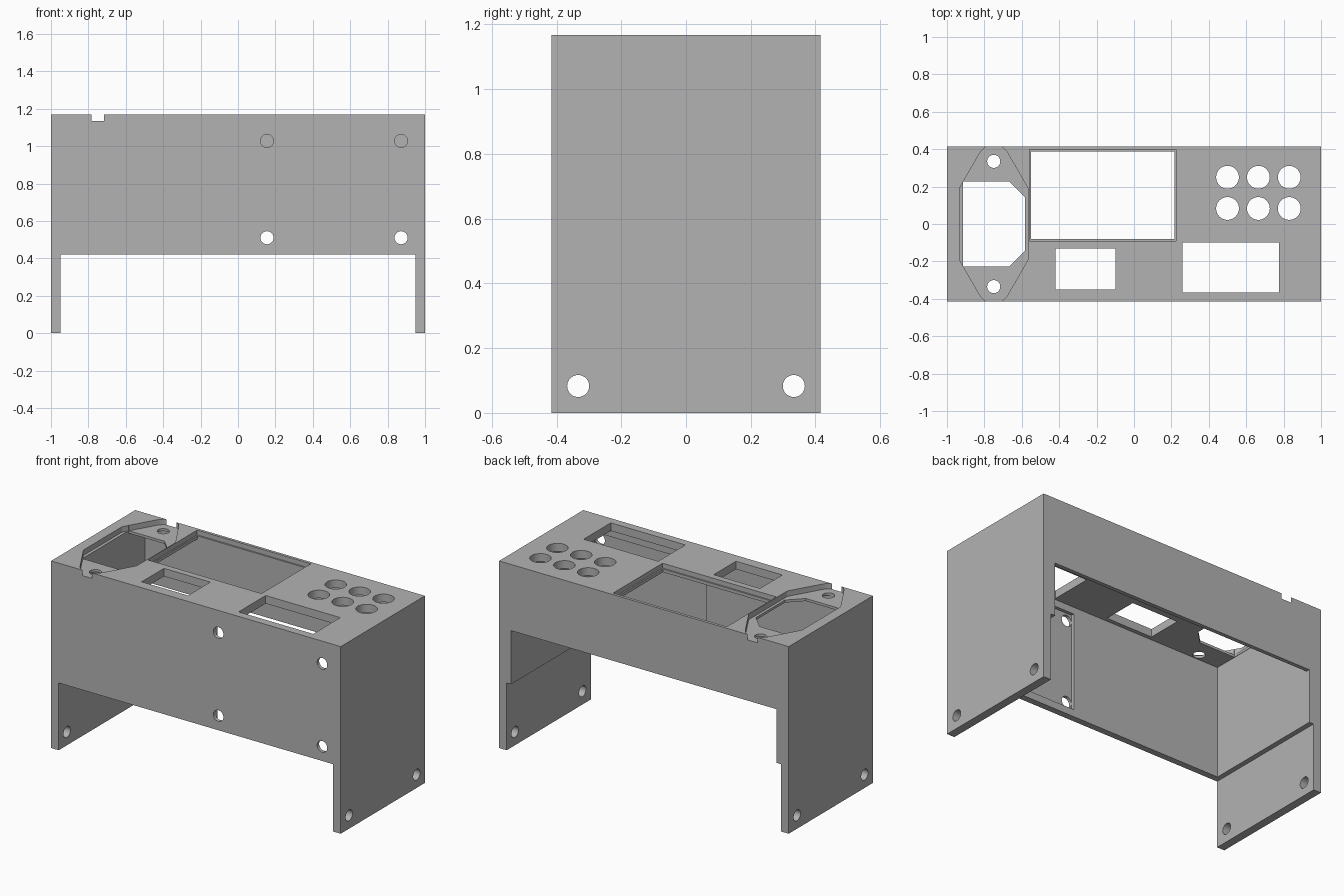
import bpy
import bmesh
import math
from mathutils import Vector

if "Cube" in bpy.data.objects:
    bpy.data.objects.remove(bpy.data.objects["Cube"], do_unlink=True)

WIDTH, DEPTH, HEIGHT = 1.0, 0.415, 1.168   # half width, half depth, full height
BODY_BOTTOM = 0.42
CAVITY_X = 0.917
FRONT_INNER, BACK_INNER = -0.375, 0.39
CEILING = 1.118
ABOVE = 1.4


def place(axis, a, b, t):
    """Map a profile point to space; t runs along the extrusion axis."""
    return {"x": (t, a, b), "y": (a, t, b), "z": (a, b, t)}[axis]


def prism(name, axis, profile, lo, hi):
    bm = bmesh.new()
    base = bm.faces.new([bm.verts.new(place(axis, a, b, lo)) for a, b in profile])
    grown = bmesh.ops.extrude_face_region(bm, geom=[base])["geom"]
    verts = [v for v in grown if isinstance(v, bmesh.types.BMVert)]
    bmesh.ops.translate(bm, verts=verts, vec=Vector(place(axis, 0, 0, hi - lo)))
    bmesh.ops.recalc_face_normals(bm, faces=bm.faces)
    mesh = bpy.data.meshes.new(name)
    bm.to_mesh(mesh)
    bm.free()
    obj = bpy.data.objects.new(name, mesh)
    bpy.context.collection.objects.link(obj)
    return obj


def rect(a0, a1, b0, b1):
    return [(a0, b0), (a1, b0), (a1, b1), (a0, b1)]


def circle(a, b, r, n=32):
    return [(a + r * math.cos(math.tau * i / n), b + r * math.sin(math.tau * i / n))
            for i in range(n)]


def cut(axis, profile, lo, hi):
    """Subtract a prism from the case."""
    cutter = prism("cutter", axis, profile, lo, hi)
    cutter.hide_render = True
    mod = case.modifiers.new("cut", "BOOLEAN")
    mod.operation = "DIFFERENCE"
    mod.solver = "EXACT"
    mod.object = cutter
    bpy.ops.object.modifier_apply(modifier=mod.name)
    mesh = cutter.data
    bpy.data.objects.remove(cutter, do_unlink=True)
    bpy.data.meshes.remove(mesh)


# Outer shell: side legs and bridge in one front profile
case = prism("instrument_case", "y",
             [(-WIDTH, 0), (-0.948, 0), (-0.948, BODY_BOTTOM), (0.948, BODY_BOTTOM),
              (0.948, 0), (WIDTH, 0), (WIDTH, HEIGHT), (-WIDTH, HEIGHT)],
             -DEPTH, DEPTH)
bpy.ops.object.select_all(action="DESELECT")
bpy.context.view_layer.objects.active = case
case.select_set(True)

# Inner cavity together with the opening in the back wall
cut("x", [(FRONT_INNER, 0.3), (0.6, 0.3), (0.6, 0.755), (BACK_INNER, 0.755),
          (BACK_INNER, CEILING), (FRONT_INNER, CEILING)], -CAVITY_X, CAVITY_X)

# Board recess inside the front wall, with its four screw holes
cut("y", rect(0.12, 0.905, 0.465, 1.075), -0.395, -0.2)
for x in (0.155, 0.872):
    for z in (0.51, 1.028):
        cut("y", circle(x, z, 0.035), -0.6, -0.2)

# Holes across both legs
for y in (-0.333, 0.333):
    cut("x", circle(y, 0.083, 0.034), -1.2, 1.2)

# Power socket: flange recess, chamfered cutout and screw holes
SOCKET_X, LUG_Y, LUG_R = -0.75, 0.335, 0.087
lean = math.radians(29)
flange = []
for side, start in ((1, lean), (-1, math.pi + lean)):
    flange.append((SOCKET_X + side * 0.184, side * 0.19))
    for i in range(13):
        ang = start + (math.pi - 2 * lean) * i / 12
        flange.append((SOCKET_X + LUG_R * math.cos(ang),
                       side * LUG_Y + LUG_R * math.sin(ang)))
    flange.append((SOCKET_X - side * 0.184, side * 0.19))
cut("z", flange, HEIGHT - 0.034, ABOVE)
cut("z", [(-0.915, -0.228), (-0.668, -0.228), (-0.583, -0.143), (-0.583, 0.143),
          (-0.668, 0.228), (-0.915, 0.228)], 1.0, ABOVE)
for y in (-LUG_Y, LUG_Y):
    cut("z", circle(SOCKET_X, y, 0.035), 1.0, ABOVE)

# Display window with a shallow rim step
cut("z", rect(-0.56, 0.225, -0.09, 0.397), HEIGHT - 0.03, ABOVE)
cut("z", rect(-0.552, 0.216, -0.081, 0.387), 1.0, ABOVE)

# Two small rectangular panel openings
cut("z", rect(-0.42, -0.10, -0.35, -0.13), 1.0, ABOVE)
cut("z", rect(0.26, 0.775, -0.365, -0.098), 1.0, ABOVE)

# Push button holes
for x in (0.5, 0.665, 0.83):
    for y in (0.083, 0.25):
        cut("z", circle(x, y, 0.061), 1.0, ABOVE)

# Material and shading
grey = bpy.data.materials.new("plain_grey")
grey.use_nodes = True
colour = (0.45, 0.45, 0.45, 1)
grey.diffuse_color = colour
grey.node_tree.nodes["Principled BSDF"].inputs["Base Color"].default_value = colour
case.data.materials.clear()
case.data.materials.append(grey)
bpy.ops.object.shade_smooth_by_angle(angle=math.radians(25))
